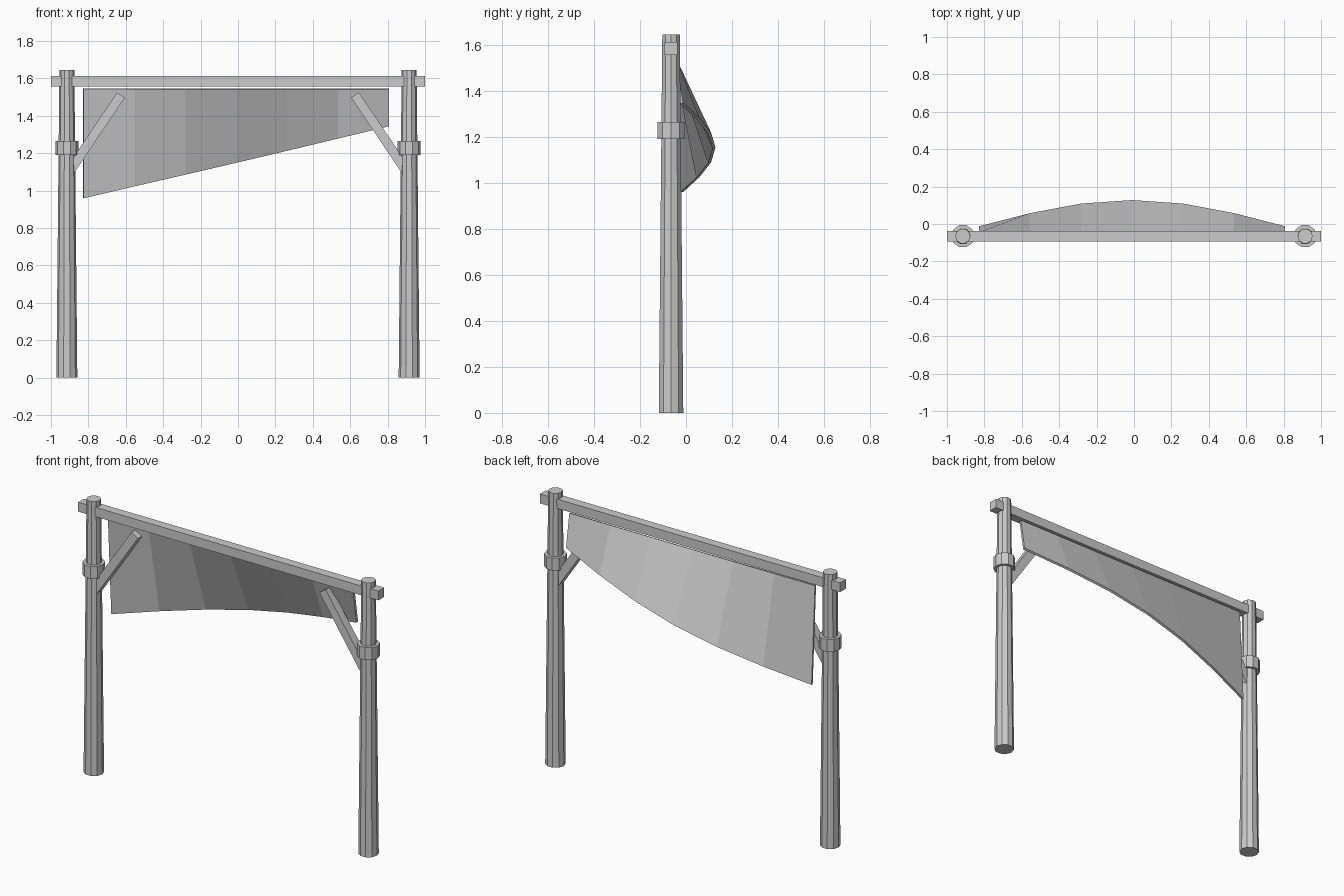
import bpy, bmesh, math
from mathutils import Vector, Matrix

old = bpy.data.objects.get("Cube")
if old:
    bpy.data.objects.remove(old, do_unlink=True)

grey = bpy.data.materials.new("plain_grey")
grey.use_nodes = True
grey.diffuse_color = (0.6, 0.6, 0.6, 1)
grey.node_tree.nodes["Principled BSDF"].inputs["Base Color"].default_value = (0.6, 0.6, 0.6, 1)

FRAME_Y = -0.065   # depth of the timber frame
SIDES = 10


def finish(name, bm):
    mesh = bpy.data.meshes.new(name)
    bm.to_mesh(mesh)
    bm.free()
    mesh.materials.append(grey)
    obj = bpy.data.objects.new(name, mesh)
    bpy.context.collection.objects.link(obj)
    return obj


def column(name, x, z0, z1, r0, r1):
    bm = bmesh.new()
    place = Matrix.Translation((x, FRAME_Y, (z0 + z1) / 2)) @ Matrix.Rotation(math.pi / 2, 4, 'Z')
    bmesh.ops.create_cone(bm, cap_ends=True, segments=SIDES, radius1=r0, radius2=r1,
                          depth=z1 - z0, matrix=place)
    return finish(name, bm)


def bar(name, start, end, width, depth):
    """Square-cut timber between two points in the frame plane."""
    a, b = (Vector((p[0], FRAME_Y, p[1])) for p in (start, end))
    d = b - a
    turn = Matrix.Rotation(-math.atan2(d.z, d.x), 4, 'Y')
    size = Matrix.Diagonal((d.length, depth, width, 1))
    bm = bmesh.new()
    bmesh.ops.create_cube(bm, size=1, matrix=Matrix.Translation((a + b) / 2) @ turn @ size)
    return finish(name, bm)


# Posts, collars and diagonal braces on both sides
for side, s in (("left", 1), ("right", -1)):
    column(side + "_post", s * 0.915, 0, 1.645, 0.056, 0.04)
    column(side + "_collar", s * 0.915, 1.19, 1.265, 0.062, 0.062)
    bar(side + "_brace", (s * 0.9, 1.103), (s * 0.626, 1.51), 0.05, 0.05)

# Crossbeam
bar("crossbeam", (-1, 1.583), (1, 1.583), 0.056, 0.055)

# Hanging cloth: straight top edge, slanted lower edge billowing to the back
bm = bmesh.new()
PANELS = 6
columns = []
for i in range(PANELS + 1):
    t = i / PANELS
    x = -0.828 + 1.636 * t
    top = bm.verts.new((x, -0.044, 1.545))
    low = bm.verts.new((x, -0.012 + 0.14 * math.sin(math.pi * t), 0.96 + 0.387 * t))
    columns.append((top, low))
for (t0, l0), (t1, l1) in zip(columns, columns[1:]):
    bm.faces.new((t0, t1, l1, l0))
cloth = finish("hanging_cloth", bm)
solid = cloth.modifiers.new("thickness", 'SOLIDIFY')
solid.thickness = 0.014
solid.offset = -1
